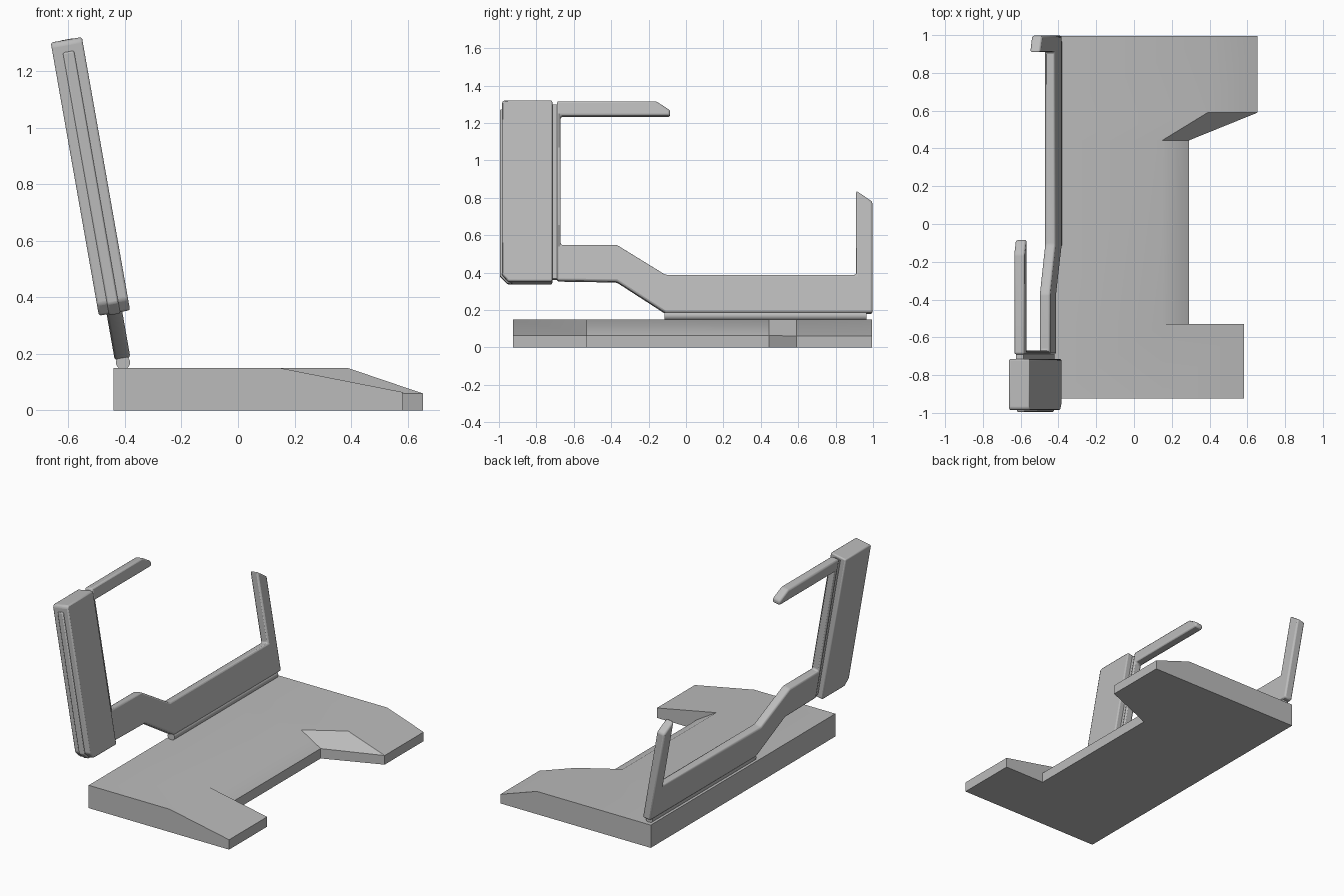
import bpy, bmesh, math
from mathutils import Matrix

cube = bpy.data.objects.get("Cube")
if cube:
    bpy.data.objects.remove(cube, do_unlink=True)

grey = bpy.data.materials.new("plain grey")
grey.use_nodes = True
COLOUR = (0.5, 0.5, 0.5, 1)
grey.diffuse_color = COLOUR
grey.node_tree.nodes["Principled BSDF"].inputs["Base Color"].default_value = COLOUR

# Lid frame: local x is thickness, y runs along the hinge, z leans back
PIVOT_X, PIVOT_Z = -0.409, 0.185
TILT = math.radians(10)
LEAN = Matrix.Translation((PIVOT_X, 0, PIVOT_Z)) @ Matrix.Rotation(-TILT, 4, 'Y')


def finish(name, bm, bevel=0.0, matrix=None):
    bmesh.ops.recalc_face_normals(bm, faces=bm.faces)
    mesh = bpy.data.meshes.new(name)
    bm.to_mesh(mesh)
    bm.free()
    mesh.materials.append(grey)
    ob = bpy.data.objects.new(name, mesh)
    bpy.context.collection.objects.link(ob)
    if matrix:
        ob.matrix_world = matrix
    if bevel:
        mod = ob.modifiers.new("soft edges", 'BEVEL')
        mod.width = bevel
        mod.segments = 2
        mod.limit_method = 'ANGLE'
        mod.angle_limit = math.radians(25)
    bpy.ops.object.select_all(action='DESELECT')
    ob.select_set(True)
    bpy.context.view_layer.objects.active = ob
    bpy.ops.object.shade_smooth_by_angle(angle=math.radians(35))
    return ob


def lid_plate(name, outline, thickness, bevel):
    """Extrude a (y, z) side outline through the thickness of the leaning lid."""
    bm = bmesh.new()
    verts = [bm.verts.new((-thickness / 2, y, (z - PIVOT_Z) / math.cos(TILT)))
             for y, z in outline]
    face = bm.faces.new(verts)
    out = bmesh.ops.extrude_face_region(bm, geom=[face])
    moved = [v for v in out["geom"] if isinstance(v, bmesh.types.BMVert)]
    bmesh.ops.translate(bm, verts=moved, vec=(thickness, 0, 0))
    return finish(name, bm, bevel, LEAN)


# Base: cross-sections lofted from front to back (y, crest x, edge x, edge z)
LEFT, TOP = -0.44, 0.15
sections = [
    (-0.925, 0.15, 0.583, 0.065),
    (-0.53, 0.15, 0.583, 0.065),
    (-0.53, 0.15, 0.292, 0.065),
    (0.443, 0.15, 0.292, 0.065),
    (0.59, 0.39, 0.655, 0.06),
    (0.995, 0.39, 0.655, 0.06),
]
bm = bmesh.new()
rings = []
for y, crest, edge, edge_z in sections:
    ring = [(LEFT, 0), (LEFT, TOP), (crest, TOP), (edge, edge_z), (edge, 0)]
    rings.append([bm.verts.new((x, y, z)) for x, z in ring])
for a, b in zip(rings, rings[1:]):
    for i in range(5):
        j = (i + 1) % 5
        bm.faces.new((a[i], a[j], b[j], b[i]))
bm.faces.new(rings[0])
bm.faces.new(rings[-1])
bmesh.ops.remove_doubles(bm, verts=bm.verts, dist=0.0005)
bmesh.ops.dissolve_degenerate(bm, edges=bm.edges, dist=0.0005)
finish("base", bm)

# Hinge rod between base and lid
bm = bmesh.new()
bmesh.ops.create_cone(bm, cap_ends=True, segments=20, radius1=0.025,
                      radius2=0.025, depth=1.08)
rod = Matrix.Translation((-0.407, 0.425, 0.17)) @ Matrix.Rotation(math.pi / 2, 4, 'X')
finish("hinge_rod", bm, 0, rod)

# Open lid frame: side strip, stepped lower rail, upper arm and rear post
lid_plate("lid_frame", [
    (-0.69, 0.355), (-0.37, 0.35), (-0.11, 0.182), (0.997, 0.182),
    (0.997, 0.775), (0.91, 0.835), (0.91, 0.385), (-0.11, 0.385),
    (-0.37, 0.545), (-0.67, 0.545), (-0.67, 1.235), (-0.085, 1.235),
    (-0.085, 1.265), (-0.16, 1.313), (-0.69, 1.313)], 0.056, 0.01)

# Thin connector joining the frame to the grip
lid_plate("connector", [(-0.73, 0.365), (-0.68, 0.365),
                        (-0.68, 1.295), (-0.73, 1.295)], 0.04, 0)

# Thick grip block with clipped lower corner
lid_plate("grip_block", [
    (-0.95, 0.345), (-0.715, 0.345), (-0.715, 1.312), (-0.975, 1.312),
    (-0.985, 1.30), (-0.985, 0.385)], 0.112, 0.012)

# Raised strip along the front of the grip
lid_plate("grip_strip", [
    (-0.955, 0.34), (-0.93, 0.34), (-0.93, 1.27),
    (-0.995, 1.27), (-0.995, 0.38)], 0.04, 0.006)
